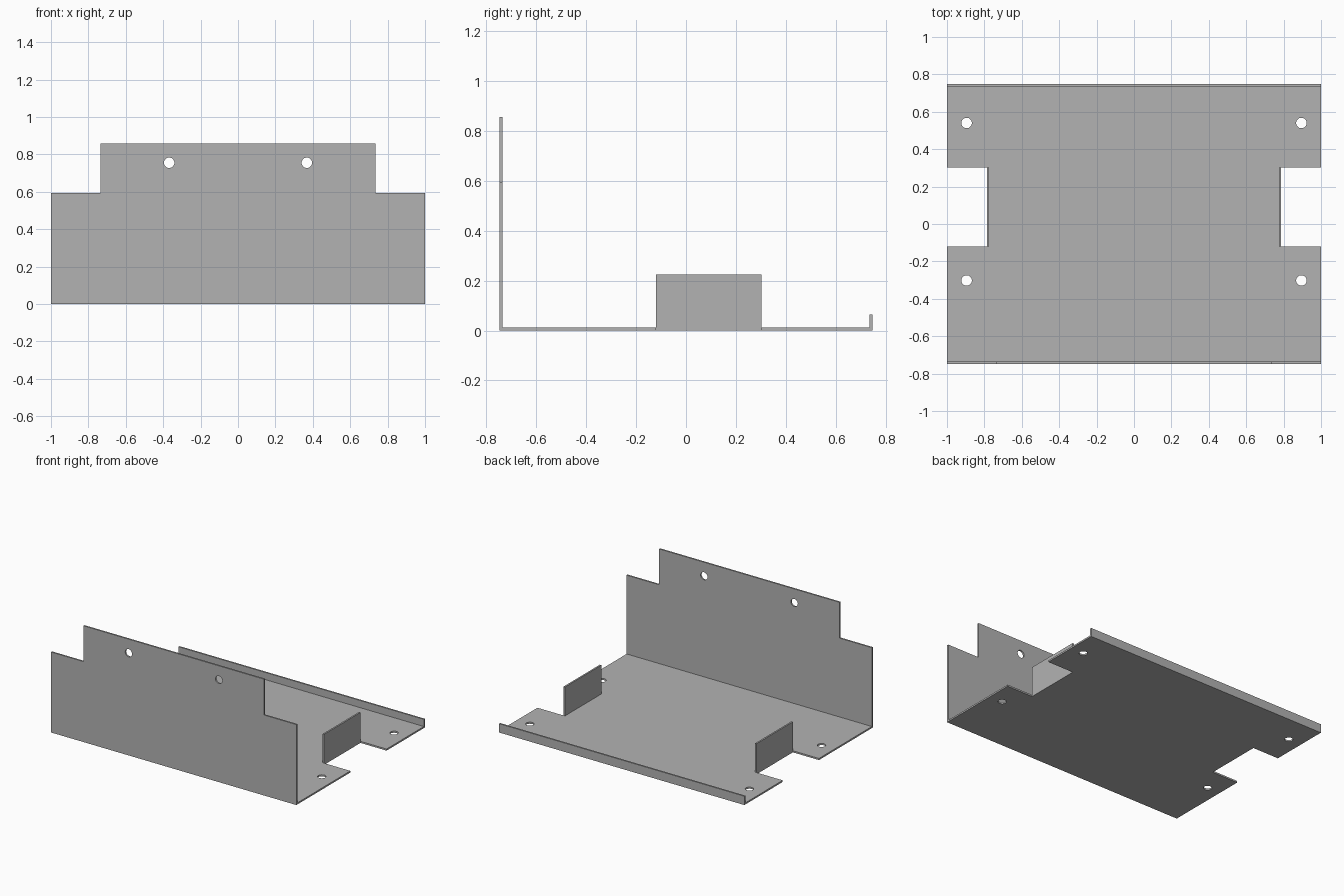
import bpy, bmesh, math
from mathutils import Matrix, Vector

cube = bpy.data.objects.get("Cube")
if cube:
    bpy.data.objects.remove(cube, do_unlink=True)

T = 0.012            # sheet thickness
W, D = 1.0, 0.748    # half width, half depth
TAB_X = 0.787        # outer face of the side tabs
Y0, Y1 = -0.12, 0.302  # notch extent
R = 0.028            # hole radius

grey = bpy.data.materials.new("sheet_grey")
grey.use_nodes = True
colour = (0.45, 0.45, 0.45, 1)
grey.diffuse_color = colour
grey.node_tree.nodes["Principled BSDF"].inputs["Base Color"].default_value = colour


def plate(name, outline, holes, matrix):
    """Flat sheet with round holes, thickened along local z, then placed."""
    circle = [(R * math.cos(a), R * math.sin(a))
              for a in (math.tau * i / 32 for i in range(32))]
    loops = [outline] + [[(hx + x, hy + y) for x, y in circle] for hx, hy in holes]
    bm = bmesh.new()
    for loop in loops:
        verts = [bm.verts.new((x, y, 0)) for x, y in loop]
        for i, v in enumerate(verts):
            bm.edges.new((verts[i - 1], v))
    bmesh.ops.triangle_fill(bm, use_beauty=True, use_dissolve=False,
                            edges=bm.edges[:], normal=(0, 0, 1))
    out = bmesh.ops.extrude_face_region(bm, geom=bm.faces[:], use_keep_orig=True)
    moved = [g for g in out["geom"] if isinstance(g, bmesh.types.BMVert)]
    bmesh.ops.translate(bm, verts=moved, vec=(0, 0, T))
    bmesh.ops.recalc_face_normals(bm, faces=bm.faces[:])
    bm.transform(matrix)
    mesh = bpy.data.meshes.new(name)
    bm.to_mesh(mesh)
    bm.free()
    mesh.materials.append(grey)
    obj = bpy.data.objects.new(name, mesh)
    bpy.context.collection.objects.link(obj)
    return obj


def rect(a0, b0, a1, b1):
    return [(a0, b0), (a1, b0), (a1, b1), (a0, b1)]


def mirrored(half):
    """Close a right-hand outline with its mirror image."""
    return half + [(-x, y) for x, y in reversed(half)]


def standing(y):
    """Turn a sheet upright so its thickness runs from y to y + T."""
    return Matrix.Translation((0, y + T, 0)) @ Matrix.Rotation(math.pi / 2, 4, 'X')


# Floor with side notches and four mounting holes
inner = TAB_X - T
plate("base_plate",
      mirrored([(W, T - D), (W, Y0), (inner, Y0), (inner, Y1), (W, Y1), (W, D - T)]),
      [(sx * 0.895, y) for sx in (-1, 1) for y in (-0.302, 0.54)],
      Matrix.Identity(4))

# Tall stepped front wall with two holes
plate("front_wall",
      mirrored([(W, 0), (W, 0.593), (0.735, 0.593), (0.735, 0.857)]),
      [(-0.368, 0.755), (0.368, 0.755)],
      standing(-D))

# Low rear lip
plate("rear_lip", rect(-W, 0, W, 0.065), [], standing(D - T))

# Tabs folded up from the notches
for name, x in (("left_tab", inner), ("right_tab", -TAB_X)):
    upright = Matrix(((0, 0, 1, x), (1, 0, 0, 0), (0, 1, 0, 0), (0, 0, 0, 1)))
    plate(name, rect(Y0, 0, Y1, 0.225), [], upright)
